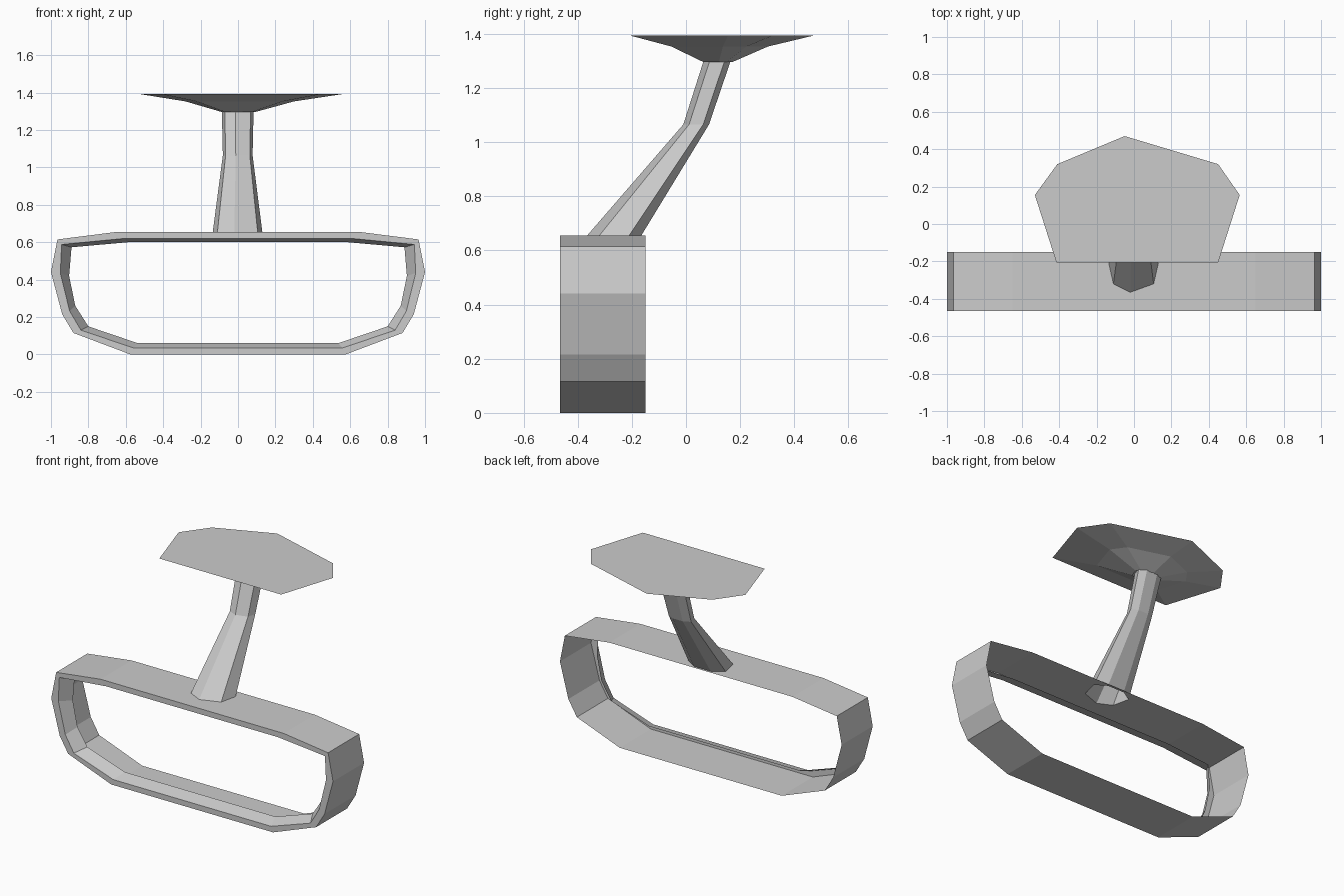
import bpy, bmesh

if "Cube" in bpy.data.objects:
    bpy.data.objects.remove(bpy.data.objects["Cube"])


def finish(bm, name):
    bmesh.ops.remove_doubles(bm, verts=bm.verts[:], dist=0.0005)
    bmesh.ops.recalc_face_normals(bm, faces=bm.faces[:])
    mesh = bpy.data.meshes.new(name)
    bm.to_mesh(mesh)
    bm.free()
    obj = bpy.data.objects.new(name, mesh)
    bpy.context.collection.objects.link(obj)
    return obj


def ring(bm, points):
    return [bm.verts.new(p) for p in points]


def bridge(bm, a, b, skip=()):
    n = len(a)
    for i in range(n):
        if i not in skip:
            j = (i + 1) % n
            bm.faces.new((a[i], a[j], b[j], b[i]))


def mirrored(half):
    # right half bottom-to-top, then left half top-to-bottom
    return half + [(-x, z) for x, z in reversed(half)]


FRONT, BACK, TOP = -0.465, -0.15, 0.655

# stem cross-section at its base: front tip, round the right side, to the left
base = [(-0.02, -0.365), (0.105, -0.32), (0.13, -0.21), (0.06, -0.165),
        (-0.06, -0.165), (-0.135, -0.21), (-0.11, -0.32)]

# mirror housing: open thin shell with a front rim and inner bevel
outer = mirrored([(0.575, 0), (0.88, 0.115), (0.94, 0.215),
                  (1.0, 0.44), (0.965, 0.615), (0.65, TOP)])
middle = mirrored([(0.56, 0.035), (0.84, 0.13), (0.9, 0.232),
                   (0.95, 0.435), (0.943, 0.588), (0.61, 0.62)])
inner = mirrored([(0.535, 0.06), (0.8, 0.15), (0.87, 0.26),
                  (0.903, 0.42), (0.89, 0.573), (0.59, 0.6)])
bm = bmesh.new()
loops = [ring(bm, [(x, y, z) for x, z in profile])
         for profile, y in ((outer, BACK), (outer, FRONT),
                            (middle, FRONT), (inner, FRONT + 0.08))]
top_edge = 5
bridge(bm, loops[0], loops[1], skip=(top_edge,))
bridge(bm, loops[1], loops[2])
bridge(bm, loops[2], loops[3])

# top panel in two halves around the stem opening
for side, hole in ((1, base[:4]), (-1, [base[0]] + base[:3:-1])):
    tip, end = hole[0][0], hole[-1][0]
    outline = hole + [(end, BACK), (side * 0.65, BACK),
                      (side * 0.65, FRONT), (tip, FRONT)]
    bm.faces.new(ring(bm, [(x, y, TOP) for x, y in outline]))
bm.faces.new(ring(bm, [(x, y, TOP) for x, y in
                       (base[3], (0.06, BACK), (-0.06, BACK), base[4])]))
finish(bm, "mirror_housing")

# bent stem: base section shrunk and shifted at each level
bm = bmesh.new()
levels = [(TOP, 1, 1, -0.265), (1.065, 0.6, 0.475, 0.0375),
          (1.3, 0.64, 0.5, 0.115)]
stem = [ring(bm, [(x * sx, cy + (y + 0.265) * sy, z) for x, y in base])
        for z, sx, sy, cy in levels]
for a, b in zip(stem, stem[1:]):
    bridge(bm, a, b)
finish(bm, "stem")

# mounting plate: flat top, underside flaring out from the stem
plate = [(-0.05, 0.47), (0.45, 0.32), (0.565, 0.155), (0.45, -0.205),
         (-0.415, -0.205), (-0.53, 0.155), (-0.41, 0.32)]
bm = bmesh.new()
rings = [ring(bm, [(x * s, 0.115 + (y - 0.115) * s, z) for x, y in plate])
         for z, s in ((1.295, 0.155), (1.353, 0.53), (1.393, 1))]
for a, b in zip(rings, rings[1:]):
    bridge(bm, a, b)
bm.faces.new(rings[-1])
finish(bm, "mounting_plate")
